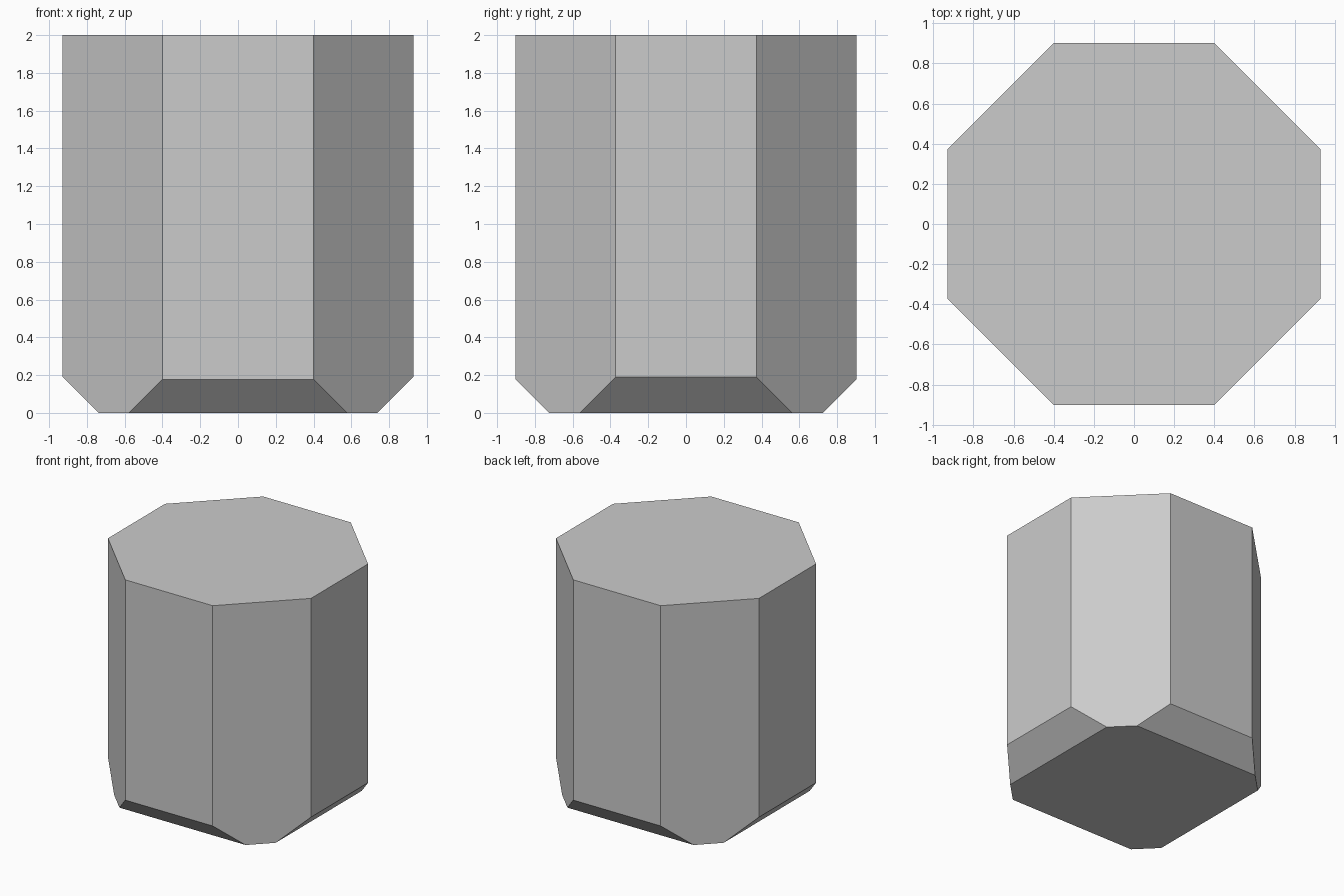
import bpy
import bmesh

if "Cube" in bpy.data.objects:
    bpy.data.objects.remove(bpy.data.objects["Cube"])


def octagon(bm, ax, ay, bx, by, za, zb):
    """Ring of 8 verts: (ax, ay) ends the front/back sides, (bx, by) the left/right sides."""
    quarter = [(bx, by, zb), (ax, ay, za)]
    ring = []
    for sx, sy in ((1, 1), (-1, 1), (-1, -1), (1, -1)):
        pts = quarter if sx * sy > 0 else quarter[::-1]
        ring += [bm.verts.new((sx * x, sy * y, z)) for x, y, z in pts]
    return ring


bm = bmesh.new()

# Base, top edge of the foot chamfers, and flat top
rings = [
    octagon(bm, 0.578, 0.724, 0.739, 0.563, 0.0, 0.0),
    octagon(bm, 0.40, 0.902, 0.929, 0.373, 0.178, 0.19),
    octagon(bm, 0.40, 0.902, 0.929, 0.373, 2.0, 2.0),
]

# Side walls and chamfers
for low, high in zip(rings, rings[1:]):
    for i in range(8):
        j = (i + 1) % 8
        bm.faces.new((low[i], low[j], high[j], high[i]))

# Bottom and top caps
bm.faces.new(rings[0][::-1])
bm.faces.new(rings[-1])

# Merge the coplanar halves of the diagonal walls
bmesh.ops.dissolve_limit(bm, angle_limit=0.01, verts=bm.verts, edges=bm.edges)
bmesh.ops.recalc_face_normals(bm, faces=bm.faces)

mesh = bpy.data.meshes.new("octagonal_block")
bm.to_mesh(mesh)
bm.free()
block = bpy.data.objects.new("octagonal_block", mesh)
bpy.context.collection.objects.link(block)
